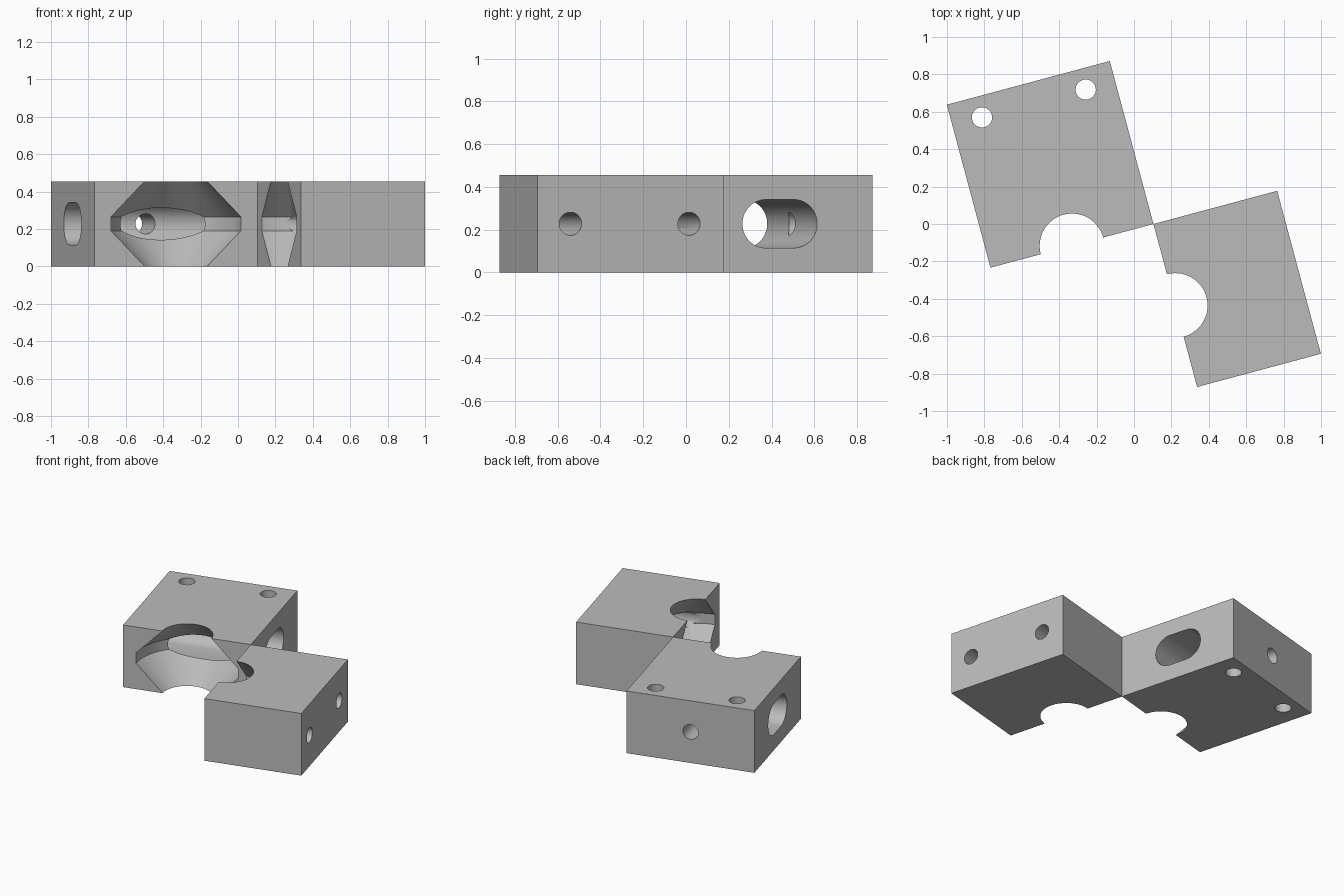
import bpy, bmesh, math
from mathutils import Matrix, Vector

cube = bpy.data.objects.get("Cube")
if cube:
    bpy.data.objects.remove(cube, do_unlink=True)

SIDE, SHORT, HEIGHT = 0.902, 0.685, 0.455   # block sizes
MID = SIDE / 2
HOLE_R, HOLE_GAP = 0.054, 0.287             # screw holes
TURN = math.radians(15)
PIVOT = Vector((0.104, 0, 0))               # edge where both blocks touch

grey = bpy.data.materials.new("plain grey")
grey.use_nodes = True
COLOUR = (0.5, 0.5, 0.5, 1)
grey.diffuse_color = COLOUR
grey.node_tree.nodes["Principled BSDF"].inputs["Base Color"].default_value = COLOUR


def loft(name, rings):
    """Closed solid through a stack of equal-sized rings."""
    bm = bmesh.new()
    loops = [[bm.verts.new(p) for p in ring] for ring in rings]
    n = len(loops[0])
    for low, high in zip(loops, loops[1:]):
        for i in range(n):
            j = (i + 1) % n
            bm.faces.new((low[i], low[j], high[j], high[i]))
    bm.faces.new(loops[0][::-1])
    bm.faces.new(loops[-1])
    bmesh.ops.recalc_face_normals(bm, faces=bm.faces)
    mesh = bpy.data.meshes.new(name)
    bm.to_mesh(mesh)
    bm.free()
    mesh.materials.append(grey)
    obj = bpy.data.objects.new(name, mesh)
    bpy.context.collection.objects.link(obj)
    return obj


def block(name, x0, x1, y0, y1):
    corners = [(x0, y0), (x1, y0), (x1, y1), (x0, y1)]
    return loft(name, [[(x, y, z) for x, y in corners] for z in (0, HEIGHT)])


def circle(r, n, stretch=0):
    """Circle, or a slot outline when stretched along its first axis."""
    pts = []
    for i in range(n):
        a = math.tau * (i + 0.5) / n
        pts.append((r * math.cos(a) + math.copysign(stretch, math.cos(a)), r * math.sin(a)))
    return pts


def bore(start, end, axis, r=HOLE_R, stretch=0):
    """Straight cutter along the x, y or z axis."""
    place = {"x": lambda a, b, t: (t, a, b),
             "y": lambda a, b, t: (a, t, b),
             "z": lambda a, b, t: (a, b, t)}[axis]
    span = (start["xyz".index(axis)], end)
    base = Vector(start)
    base["xyz".index(axis)] = 0
    return loft("cutter", [[base + Vector(place(a, b, t)) for a, b in circle(r, 48, stretch)]
                           for t in span])


def recess(x, y):
    """Double-cone pocket with a straight band in the middle."""
    profile = [(0.153, -0.02), (0.36, 0.19), (0.36, HEIGHT - 0.19), (0.153, HEIGHT + 0.02)]
    return loft("cutter", [[(x + a, y + b, z) for a, b in circle(r, 96)] for r, z in profile])


def cut(obj, cutters):
    bpy.context.view_layer.objects.active = obj
    for c in cutters:
        mod = obj.modifiers.new("cut", "BOOLEAN")
        mod.operation, mod.solver, mod.object = "DIFFERENCE", "EXACT", c
        bpy.ops.object.modifier_apply(modifier=mod.name)
        bpy.data.objects.remove(c, do_unlink=True)


# Square block: front pocket, cross slot, rear hole and two vertical holes
slot_block = block("slotted_block", -SIDE, 0, 0, SIDE)
cut(slot_block, [
    recess(-MID, 0),
    bore((-SIDE - 0.1, MID + 0.003, HEIGHT / 2), 0.1, "x", 0.113, 0.068),
    bore((-MID, MID, HEIGHT / 2), SIDE + 0.1, "y"),
] + [bore((-MID + s * HOLE_GAP, 0.788, -0.1), HEIGHT + 0.1, "z") for s in (-1, 1)])

# Shorter block: side pocket and two holes running into it
hole_block = block("drilled_block", 0, SHORT, -SIDE, 0)
cut(hole_block, [recess(0, -MID)] + [
    bore((0.05, -MID - 0.005 + s * HOLE_GAP, HEIGHT / 2), SHORT + 0.1, "x") for s in (-1, 1)])

# Turn both blocks about the shared edge
for obj in (slot_block, hole_block):
    obj.data.transform(Matrix.Translation(PIVOT) @ Matrix.Rotation(TURN, 4, "Z"))
    bpy.ops.object.select_all(action="DESELECT")
    obj.select_set(True)
    bpy.context.view_layer.objects.active = obj
    bpy.ops.object.shade_smooth_by_angle(angle=math.radians(30))
